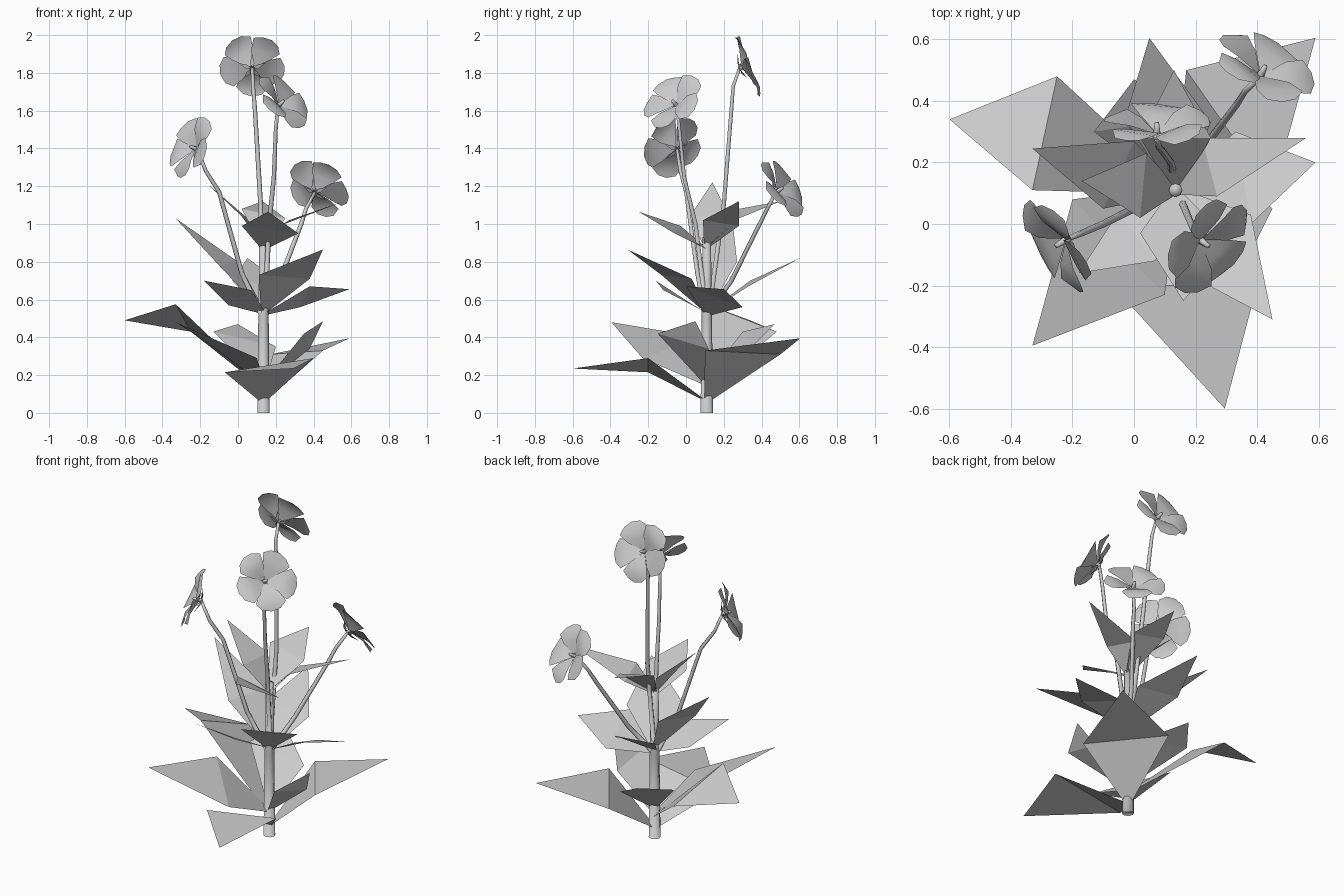
import bpy, math
from mathutils import Vector

if "Cube" in bpy.data.objects:
    bpy.data.objects.remove(bpy.data.objects["Cube"])


def mesh_object(name, verts, faces, smooth=False):
    me = bpy.data.meshes.new(name)
    me.from_pydata([tuple(v) for v in verts], [], faces)
    ob = bpy.data.objects.new(name, me)
    bpy.context.collection.objects.link(ob)
    if smooth:
        for p in me.polygons:
            p.use_smooth = True
    return ob


def tube(name, path, r0, r1, sides=6):
    """Tapered tube swept along a path."""
    pts = [Vector(p) for p in path]
    n = len(pts)
    verts, faces = [], []
    for i, p in enumerate(pts):
        d = (pts[min(i + 1, n - 1)] - pts[max(i - 1, 0)]).normalized()
        u = d.cross(Vector((0, 1, 0.1))).normalized()
        v = d.cross(u)
        r = r0 + (r1 - r0) * i / (n - 1)
        for k in range(sides):
            a = 2 * math.pi * k / sides
            verts.append(p + u * r * math.cos(a) + v * r * math.sin(a))
    for i in range(n - 1):
        for k in range(sides):
            a, b = i * sides + k, i * sides + (k + 1) % sides
            faces.append((a, b, b + sides, a + sides))
    faces.append(tuple(range(sides)))
    faces.append(tuple(range((n - 1) * sides, n * sides)))
    return mesh_object(name, verts, faces, True)


def leaf(name, base_z, mid_a, mid_b, tip):
    """Pointed leaf folded across its widest line."""
    b = Vector((0.135, 0.11, base_z))
    a, c = Vector(mid_a), Vector(mid_b)
    w = (a - c).normalized() * 0.015
    mesh_object(name, [b + w, b - w, c, a, Vector(tip)],
                [(0, 1, 2, 3), (3, 2, 4)])


def flower(name, centre, normal):
    """Five cupped petals, a small heart and thin sepals behind."""
    c, n = Vector(centre), Vector(normal).normalized()
    side = Vector((0, 0, 1)).cross(n).normalized()
    up = n.cross(side)
    # rows of a petal: radius, half width, height
    rows = [(0.012, 0.008, -0.03), (0.075, 0.06, 0.0),
            (0.13, 0.085, 0.012), (0.165, 0.05, 0.0)]
    verts, faces = [], []
    for k in range(5):
        ang = -math.pi / 2 + k * 2 * math.pi / 5
        d = side * math.cos(ang) + up * math.sin(ang)
        t = n.cross(d)
        o = len(verts)
        for i, (r, w, h) in enumerate(rows):
            for j in (-1, 0, 1):
                twist = 0.008 * j * (i > 0)
                mid = 0.012 if (j == 0 and i == 3) else 0
                verts.append(c + d * (r + mid) + t * w * j + n * (h + twist))
        for i in range(3):
            for j in range(2):
                q = o + i * 3 + j
                faces.append((q, q + 1, q + 4, q + 3))
    mesh_object(name + "_petals", verts, faces, True)
    verts, faces = [], []
    for k in range(5):
        ang = math.pi / 2 + k * 2 * math.pi / 5
        d = side * math.cos(ang) + up * math.sin(ang)
        t = n.cross(d) * 0.012
        o = len(verts)
        root = c - n * 0.045
        verts += [root, root + d * 0.03 + t, root + d * 0.03 - t,
                  root + d * 0.075 + n * 0.02]
        faces.append((o, o + 1, o + 3, o + 2))
    mesh_object(name + "_sepals", verts, faces)
    tube(name + "_heart", [c - n * 0.05, c - n * 0.02, c + n * 0.005],
         0.014, 0.008, 5)


# main stem
tube("main_stem", [(0.135, 0.11, 0), (0.135, 0.11, 0.5), (0.135, 0.11, 0.93)],
     0.033, 0.022, 8)

# flower heads, each with its stalk
heads = [
    ("top_flower", (0.075, 0.325, 1.84), (0.0, 0.93, 0.37),
     [(0.13, 0.13, 0.6), (0.12, 0.2, 1.1), (0.09, 0.24, 1.6),
      (0.08, 0.25, 1.73)]),
    ("right_flower", (0.24, -0.07, 1.65), (0.6, -0.45, 0.55),
     [(0.145, 0.1, 0.6), (0.165, 0.05, 1.0), (0.19, -0.01, 1.25),
      (0.2, -0.035, 1.5)]),
    ("left_flower", (-0.25, -0.07, 1.41), (-0.78, -0.5, 0.35),
     [(0.12, 0.1, 0.53), (0.02, 0.06, 0.74), (-0.1, 0.0, 1.17),
      (-0.17, -0.03, 1.28)]),
    ("back_flower", (0.425, 0.51, 1.19), (0.4, 0.75, 0.5),
     [(0.15, 0.12, 0.53), (0.22, 0.24, 0.7), (0.335, 0.39, 1.0),
      (0.36, 0.43, 1.08)]),
]
for name, c, n, path in heads:
    end = Vector(c) - Vector(n).normalized() * 0.045
    flower(name, c, n)
    tube(name + "_stalk", path + [end], 0.014, 0.009)

# leaves: base height, two wide points, tip
leaves = {
    "lower": [
        (0.06, (-0.07, -0.2, 0.215), (0.4, -0.2, 0.29), (0.295, -0.6, 0.235)),
        (0.06, (0.17, 0.5, 0.31), (0.45, 0.1, 0.33), (0.59, 0.605, 0.395)),
        (0.13, (-0.25, 0.48, 0.43), (-0.33, 0.11, 0.575), (-0.6, 0.34, 0.49)),
        (0.15, (0.1, -0.23, 0.29), (-0.2, 0.08, 0.4), (-0.33, -0.395, 0.48)),
        (0.15, (0.35, -0.15, 0.42), (0.38, 0.12, 0.34), (0.45, 0.05, 0.485)),
        (0.18, (-0.13, 0.3, 0.43), (0.2, 0.35, 0.35), (0.0, 0.47, 0.47)),
    ],
    "middle": [
        (0.53, (0.11, -0.13, 0.73), (0.38, 0.03, 0.71), (0.45, -0.31, 0.865)),
        (0.52, (0.38, 0.0, 0.67), (0.33, 0.3, 0.56), (0.59, 0.2, 0.655)),
        (0.53, (-0.03, 0.34, 0.7), (0.25, 0.33, 0.67), (0.05, 0.605, 0.82)),
        (0.54, (0.0, 0.27, 0.8), (-0.1, 0.05, 0.78), (-0.33, 0.245, 1.03)),
        (0.53, (0.07, -0.12, 0.65), (-0.05, 0.04, 0.57), (-0.18, -0.16, 0.7)),
    ],
    "upper": [
        (0.88, (0.02, 0.02, 1.04), (0.04, 0.23, 1.04), (-0.17, 0.14, 1.22)),
        (0.87, (0.02, -0.03, 0.99), (0.32, -0.06, 0.95), (0.16, -0.25, 1.065)),
        (0.88, (0.27, 0.09, 1.02), (0.22, 0.28, 0.99), (0.56, 0.28, 1.12)),
        (0.88, (0.02, 0.28, 1.08), (0.25, 0.28, 1.03), (0.13, 0.5, 1.12)),
    ],
}
for tier, items in leaves.items():
    for i, spec in enumerate(items):
        leaf(f"{tier}_leaf_{i + 1}", *spec)
